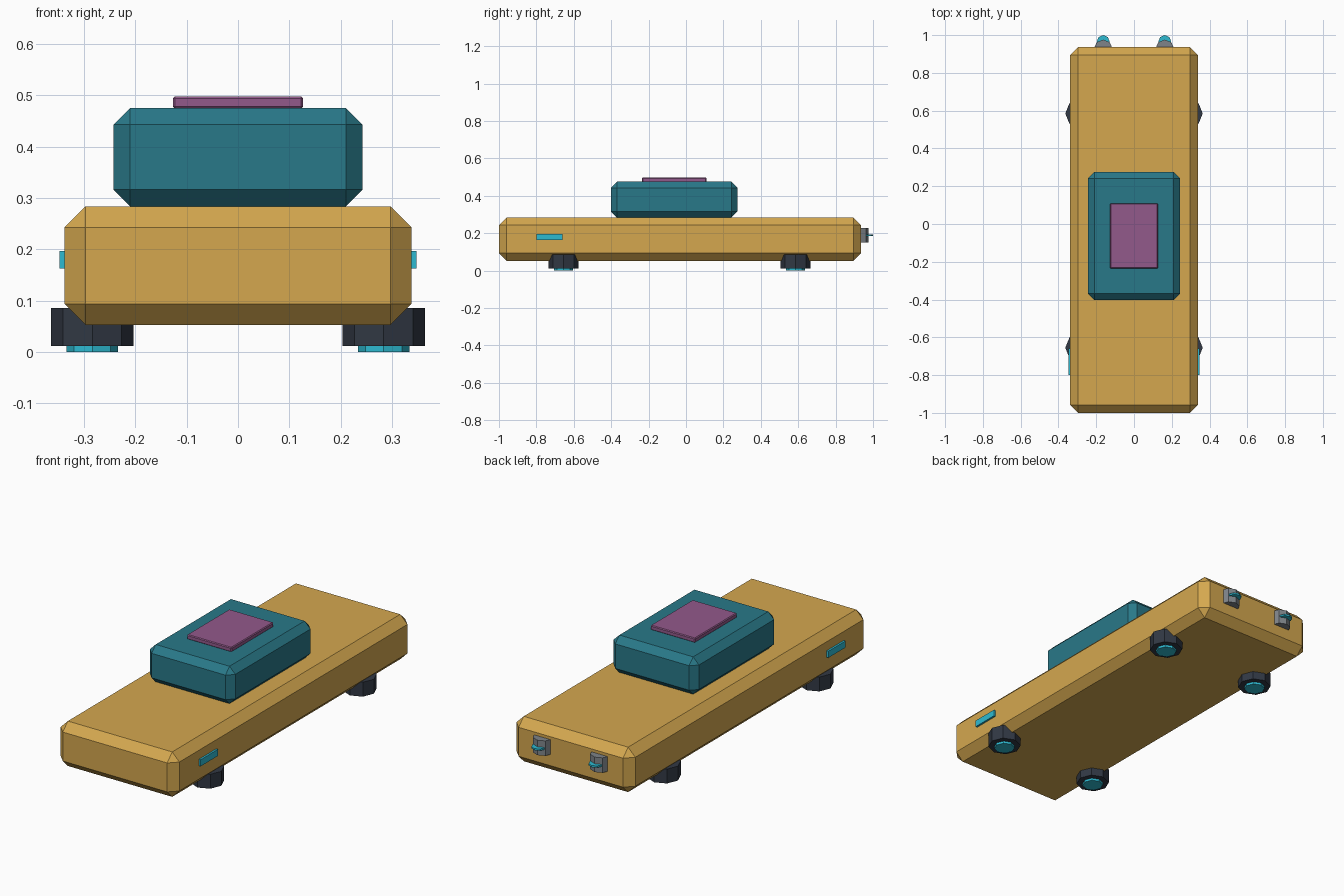
import bpy

default = bpy.data.objects.get("Cube")
if default:
    bpy.data.objects.remove(default, do_unlink=True)


def material(name, color):
    m = bpy.data.materials.new(name)
    m.use_nodes = True
    m.diffuse_color = (*color, 1)
    m.node_tree.nodes["Principled BSDF"].inputs["Base Color"].default_value = (*color, 1)
    return m


gold = material("gold", (0.66, 0.39, 0.078))
teal = material("teal", (0.022, 0.19, 0.25))
purple = material("purple", (0.29, 0.10, 0.26))
dark = material("dark slate", (0.031, 0.04, 0.058))
grey = material("grey metal", (0.21, 0.23, 0.25))
cyan = material("cyan glow", (0.027, 0.49, 0.64))


def box(name, low, high, mat, chamfer=0):
    bpy.ops.mesh.primitive_cube_add(size=1, location=[(a + b) / 2 for a, b in zip(low, high)])
    ob = bpy.context.object
    ob.name = name
    ob.scale = [b - a for a, b in zip(low, high)]
    bpy.ops.object.transform_apply(location=False, rotation=False, scale=True)
    ob.data.materials.append(mat)
    if chamfer:
        bevel = ob.modifiers.new("chamfer", 'BEVEL')
        bevel.width = chamfer
        bevel.segments = 1
    return ob


def octagon(name, x, y, bottom, top, radius, mat):
    bpy.ops.mesh.primitive_cylinder_add(vertices=8, radius=radius, depth=top - bottom,
                                        location=(x, y, (bottom + top) / 2))
    ob = bpy.context.object
    ob.name = name
    ob.data.materials.append(mat)
    return ob


# Chamfered hull, cabin and roof plate
box("body", (-0.338, -1, 0.053), (0.338, 0.936, 0.284), gold, 0.041)
box("cabin", (-0.243, -0.402, 0.284), (0.243, 0.275, 0.476), teal, 0.033)
box("roof_panel", (-0.127, -0.235, 0.474), (0.127, 0.109, 0.498), purple, 0.004)

for side, s in (("left", 1), ("right", -1)):
    # Flat-lying pads with glowing discs underneath
    for end, y in (("front", -0.655), ("rear", 0.585)):
        octagon(f"{end}_{side}_pad", s * 0.284, y, 0.012, 0.086, 0.08, dark)
        octagon(f"{end}_{side}_pad_glow", s * 0.284, y, 0, 0.03, 0.05, cyan)

    # Side lights near the front
    inner, outer = sorted((s * 0.33, s * 0.348))
    box(f"{side}_side_light", (inner, -0.8, 0.163), (outer, -0.66, 0.197), cyan)

    # Rear thrusters with thin glowing fins
    octagon(f"{side}_thruster", s * 0.163, 0.926, 0.151, 0.228, 0.05, grey)
    octagon(f"{side}_thruster_glow", s * 0.163, 0.966, 0.185, 0.194, 0.034, cyan)
